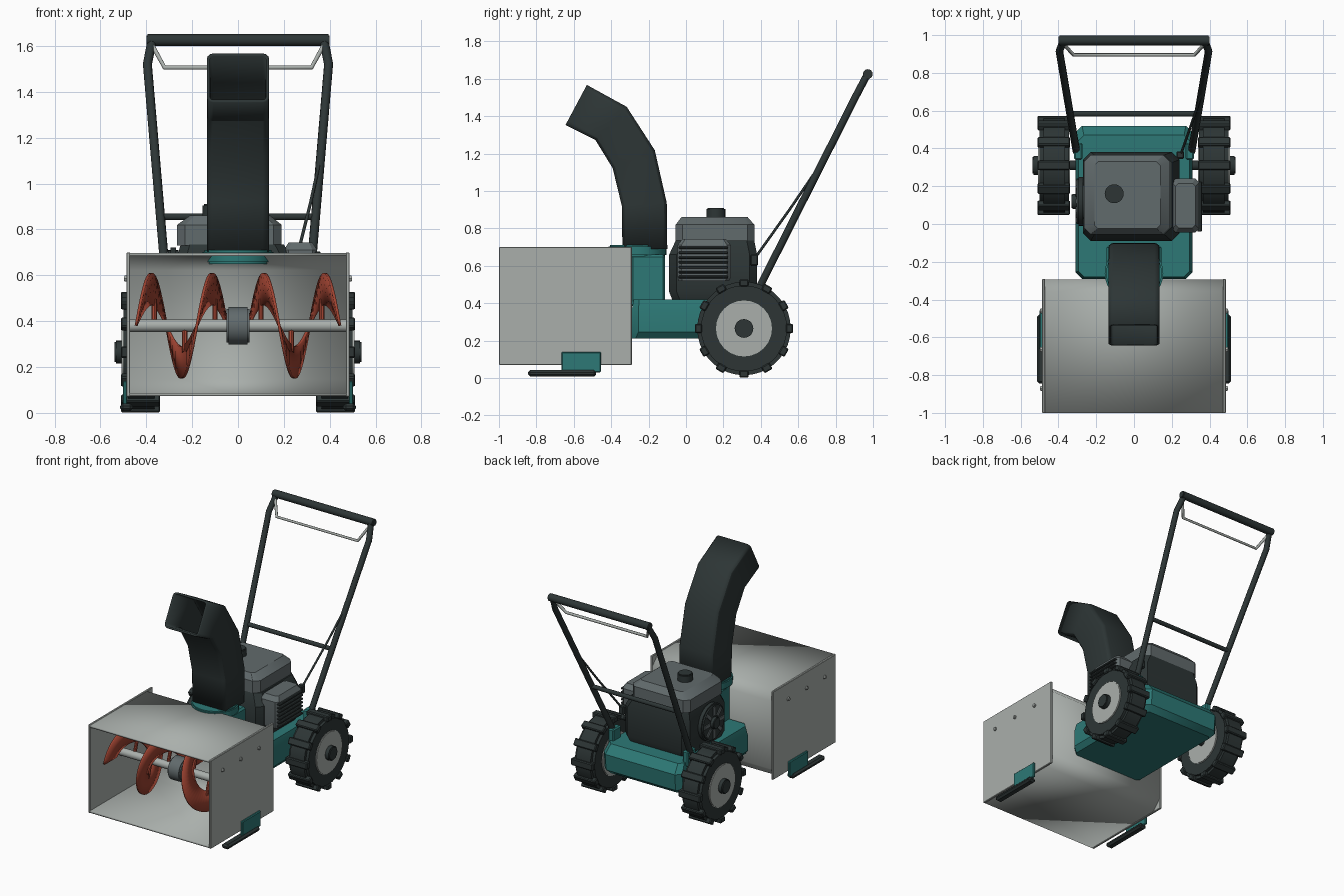
import bpy, bmesh, math
from mathutils import Vector, Matrix

if "Cube" in bpy.data.objects:
    bpy.data.objects.remove(bpy.data.objects["Cube"])


def material(name, r, g, b):
    m = bpy.data.materials.new(name)
    m.use_nodes = True
    m.diffuse_color = (r, g, b, 1)
    m.node_tree.nodes["Principled BSDF"].inputs["Base Color"].default_value = (r, g, b, 1)
    return m


TEAL = material("teal paint", .026, .19, .18)
BLACK = material("black plastic", .026, .036, .036)
STEEL = material("light grey steel", .40, .43, .41)
GREY = material("dark grey metal", .12, .145, .15)
RED = material("auger red", .36, .058, .032)


def finish(name, bm, mat, thickness=0, offset=0, recalc=True):
    if recalc:
        bmesh.ops.recalc_face_normals(bm, faces=bm.faces)
    me = bpy.data.meshes.new(name)
    bm.to_mesh(me)
    bm.free()
    me.materials.append(mat)
    ob = bpy.data.objects.new(name, me)
    bpy.context.collection.objects.link(ob)
    if thickness:
        mod = ob.modifiers.new("thickness", "SOLIDIFY")
        mod.thickness, mod.offset = thickness, offset
    bpy.ops.object.select_all(action="DESELECT")
    ob.select_set(True)
    bpy.context.view_layer.objects.active = ob
    bpy.ops.object.shade_smooth_by_angle(angle=math.radians(30))
    return ob


def box(name, lo, hi, mat, bevel=0, turn=None):
    bm = bmesh.new()
    lo, hi = Vector(lo), Vector(hi)
    bmesh.ops.create_cube(bm, size=1, matrix=Matrix.Translation((lo + hi) / 2) @ Matrix.Diagonal((*(hi - lo), 1)))
    if bevel:
        bmesh.ops.bevel(bm, geom=bm.edges[:], offset=bevel, segments=1, affect="EDGES")
    if turn:
        bm.transform(turn)
    return finish(name, bm, mat)


def cyl(name, p, q, r, mat, sides=24, bevel=0):
    p, q = Vector(p), Vector(q)
    bm = bmesh.new()
    place = Matrix.Translation((p + q) / 2) @ (q - p).to_track_quat("Z", "Y").to_matrix().to_4x4()
    bmesh.ops.create_cone(bm, cap_ends=True, segments=sides, radius1=r, radius2=r, depth=(q - p).length)
    if bevel:
        rims = [e for e in bm.edges if abs(e.verts[0].co.z - e.verts[1].co.z) < 1e-5]
        bmesh.ops.bevel(bm, geom=rims, offset=bevel, segments=2, affect="EDGES")
    bm.transform(place)
    return finish(name, bm, mat)


def skin(bm, rings, closed=True):
    rows = [[bm.verts.new(p) for p in ring] for ring in rings]
    for a, b in zip(rows, rows[1:]):
        n = len(a)
        for i in range(n if closed else n - 1):
            j = (i + 1) % n
            bm.faces.new((a[i], a[j], b[j], b[i]))
    return rows


def loft(name, levels, mat):
    """Stack of corner-cut rectangles: x0, x1, y0, y1, z, cut."""
    bm = bmesh.new()
    rows = skin(bm, [[(x0 + c, y0, z), (x1 - c, y0, z), (x1, y0 + c, z), (x1, y1 - c, z),
                      (x1 - c, y1, z), (x0 + c, y1, z), (x0, y1 - c, z), (x0, y0 + c, z)]
                     for x0, x1, y0, y1, z, c in levels])
    bm.faces.new(rows[0])
    bm.faces.new(rows[-1])
    return finish(name, bm, mat)


def tube(name, points, r, mat):
    cu = bpy.data.curves.new(name, "CURVE")
    cu.dimensions, cu.bevel_depth, cu.bevel_resolution, cu.use_fill_caps = "3D", r, 3, True
    sp = cu.splines.new("POLY")
    sp.points.add(len(points) - 1)
    for pt, co in zip(sp.points, points):
        pt.co = (*co, 1)
    cu.materials.append(mat)
    ob = bpy.data.objects.new(name, cu)
    bpy.context.collection.objects.link(ob)


# Auger housing: folded sheet with two side plates
bm = bmesh.new()
fold = [(-1, .69), (-.36, .69), (-.3, .625), (-.3, .145), (-.36, .08), (-1, .08)]
skin(bm, [[(x, y, z) for y, z in fold] for x in (-.472, .472)], closed=False)
finish("housing_shell", bm, STEEL, .014)
for side, s in (("left", 1), ("right", -1)):
    box(side + "_housing_plate", (s * .478 - .008, -1, .07), (s * .478 + .008, -.29, .70), STEEL, .003)
    for y in (-.87, -.665, -.46):
        cyl(side + "_housing_bolt", (s * .48, y, .585), (s * .497, y, .585), .013, STEEL, 12, .003)
    box(side + "_skid_bracket", (s * .492 - .009, -.665, .03), (s * .492 + .009, -.455, .14), TEAL, .005)
    box(side + "_skid_shoe", (s * .486 - .028, -.845, .008), (s * .486 + .028, -.48, .042), BLACK, .012)

# Auger: shaft, gearbox and mirrored spiral ribbons
AY, AZ = -.65, .38
cyl("auger_shaft", (-.47, AY, AZ), (.47, AY, AZ), .027, STEEL)
cyl("auger_gearbox", (-.05, AY, AZ), (.05, AY, AZ), .082, GREY, 32, .008)


def spiral(s, t, r):
    a = math.tau * t
    return (s * (.047 + .265 * t), AY + r * math.cos(a), AZ + r * math.sin(a))


for side, s in (("left", 1), ("right", -1)):
    bm = bmesh.new()
    skin(bm, [[spiral(s, i / 48, r) for r in (.09, .23)] for i in range(73)], closed=False)
    finish(side + "_auger_ribbon", bm, RED, .012)
    for t in (.2, .7, 1.2):
        hub = spiral(s, t, 0)
        cyl(side + "_auger_arm", hub, spiral(s, t, .12), .012, RED, 10)

# Discharge chute and its base
cyl("chute_ring", (0, -.26, .65), (0, -.26, .71), .155, TEAL, 32, .008)
box("chute_neck", (-.145, -.295, .38), (.145, -.112, .66), TEAL, .012)
sections = [(-.34, .69, -.10, .69), (-.343, .92, -.103, .937), (-.392, 1.122, -.167, 1.218),
            (-.484, 1.272, -.317, 1.45), (-.644, 1.353, -.53, 1.567)]
W, C = .136, .028
rings = []
for fy, fz, by, bz in sections:
    front, back = Vector((0, fy, fz)), Vector((0, by, bz))
    depth = (back - front).length
    ring = []
    for quarter, (cx, cv) in enumerate([(W - C, C), (W - C, depth - C), (C - W, depth - C), (C - W, C)]):
        for k in range(4):
            a = math.radians(quarter * 90 - 90 + k * 30)
            p = front + (back - front) * ((cv + C * math.sin(a)) / depth)
            ring.append((cx + C * math.cos(a), p.y, p.z))
    rings.append(ring)
bm = bmesh.new()
skin(bm, rings)
finish("discharge_chute", bm, BLACK, .014, -1, recalc=False)

# Chassis
loft("chassis", [(-.28, .28, -.29, .47, .21, .02), (-.31, .31, -.29, .51, .245, .035),
                 (-.31, .31, -.29, .52, .36, .035), (-.295, .295, -.28, .47, .42, .03)], TEAL)

# Engine
loft("engine_block", [(-.25, .22, -.07, .36, .41, .04), (-.27, .24, -.09, .38, .46, .04),
                      (-.27, .24, -.09, .38, .66, .04), (-.25, .20, -.055, .365, .735, .04)], BLACK)
loft("engine_cover", [(-.265, .19, -.055, .365, .73, .035), (-.265, .19, -.055, .365, .82, .035),
                      (-.21, .14, -.025, .33, .86, .02)], GREY)
cyl("fuel_cap", (-.105, .16, .85), (-.105, .16, .91), .05, BLACK, 24, .006)
loft("muffler", [(.2, .34, -.04, .23, .52, .02), (.2, .345, -.045, .24, .54, .02),
                 (.2, .345, -.045, .24, .71, .02), (.22, .325, -.02, .215, .742, .015)], GREY)
for i in range(7):
    z = .54 + i * .026
    box("muffler_slat", (.335, -.04, z - .007), (.36, .225, z + .007), BLACK, .004)

# Pull starter
SY, SZ = .12, .59
cyl("starter_housing", (-.26, SY, SZ), (-.305, SY, SZ), .13, BLACK, 32, .01)
cyl("starter_hub", (-.3, SY, SZ), (-.33, SY, SZ), .04, BLACK, 20, .005)
for i in range(8):
    turn = Matrix.Translation((0, SY, SZ)) @ Matrix.Rotation(i * math.tau / 8, 4, "X")
    box("starter_vent", (-.311, -.012, .05), (-.3, .012, .112), GREY, 0, turn)

# Wheels
WY, WZ = .31, .265
cyl("axle", (-.4, WY, WZ), (.4, WY, WZ), .025, BLACK)
for side, s in (("left", 1), ("right", -1)):
    cyl(side + "_tyre", (s * .345, WY, WZ), (s * .5, WY, WZ), .25, BLACK, 36, .02)
    cyl(side + "_wheel_rim", (s * .338, WY, WZ), (s * .507, WY, WZ), .15, STEEL, 24, .004)
    cyl(side + "_hub_cap", (s * .48, WY, WZ), (s * .538, WY, WZ), .05, BLACK, 20, .006)
    for i in range(12):
        turn = Matrix.Translation((s * .425, WY, WZ)) @ Matrix.Rotation(i * math.tau / 12, 4, "X")
        box(side + "_tyre_lug", (-.086, -.025, .225), (.086, .025, .263), BLACK, .006, turn)

# Handle
for side, s in (("left", 1), ("right", -1)):
    box(side + "_handle_bracket", (s * .295 - .022, .34, .39), (s * .295 + .022, .43, .50), TEAL, .008)
    tube(side + "_handle_tube", [(s * .305, .385, .47), (s * .395, .915, 1.52), (s * .375, .968, 1.62)], .02, BLACK)
cyl("handle_grip", (-.4, .972, 1.625), (.4, .972, 1.625), .026, BLACK, 20, .005)
cyl("handle_crossbar", (-.335, .583, .855), (.335, .583, .855), .015, BLACK, 16)
tube("control_bail", [(-.375, .955, 1.605), (-.32, .895, 1.505), (.32, .895, 1.505), (.375, .955, 1.605)], .01, STEEL)
box("throttle_lever", (.225, .345, .60), (.265, .385, .66), BLACK, .006)
tube("control_cable", [(.25, .375, .65), (.315, .56, .91), (.36, .70, 1.115)], .007, BLACK)
